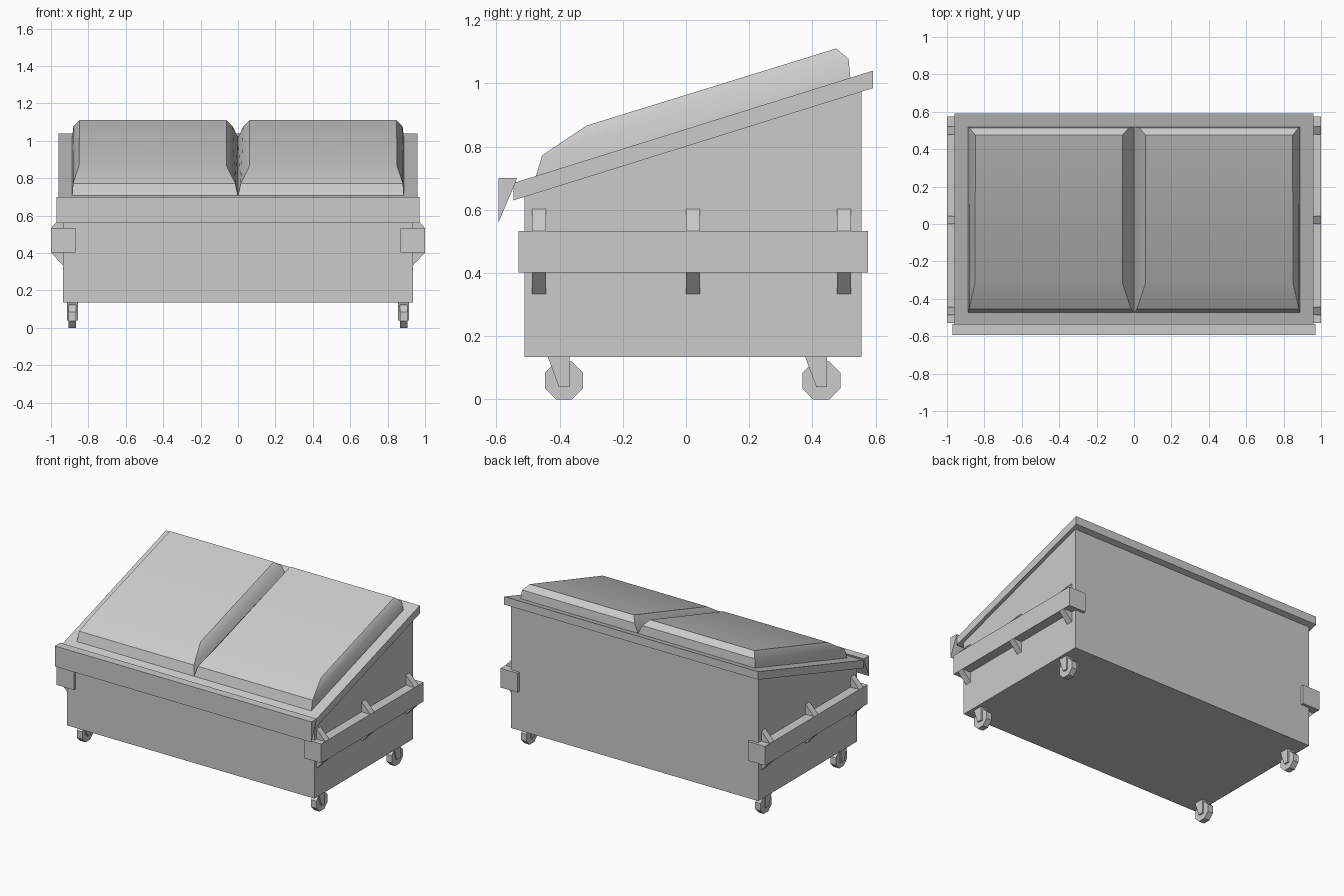
import bpy, math
from mathutils import Vector

if "Cube" in bpy.data.objects:
    bpy.data.objects.remove(bpy.data.objects["Cube"])


def mesh_object(name, verts, faces):
    me = bpy.data.meshes.new(name)
    me.from_pydata(verts, [], faces)
    me.validate()
    ob = bpy.data.objects.new(name, me)
    bpy.context.collection.objects.link(ob)
    # consistent outward normals
    import bmesh
    bm = bmesh.new()
    bm.from_mesh(me)
    bmesh.ops.recalc_face_normals(bm, faces=bm.faces)
    bm.to_mesh(me)
    bm.free()
    return ob


def loft(name, rings):
    """Skin a stack of equal-sized rings and cap both ends."""
    n = len(rings[0])
    faces = [tuple(range(n)), tuple(range((len(rings) - 1) * n, len(rings) * n))]
    for r in range(len(rings) - 1):
        for i in range(n):
            j = (i + 1) % n
            faces.append((r * n + i, r * n + j, (r + 1) * n + j, (r + 1) * n + i))
    return mesh_object(name, [p for ring in rings for p in ring], faces)


def prism_x(name, yz, x0, x1):
    return loft(name, [[(x, y, z) for y, z in yz] for x in (x0, x1)])


def prism_y(name, xz, y0, y1):
    return loft(name, [[(x, y, z) for x, z in xz] for y in (y0, y1)])


def rim_z(y):
    """Height of the sloped rim's top face."""
    return 0.685 + (y + 0.545) * 0.355 / 1.137


# Bin body with sloped top
prism_x("body", [(-0.51, 0.135), (0.555, 0.135),
                 (0.555, rim_z(0.555) - 0.03), (-0.51, rim_z(-0.51) - 0.03)], -0.935, 0.935)

# Sloped rim slab
prism_x("rim", [(-0.545, 0.63), (-0.545, 0.685), (0.592, 1.04), (0.592, 0.985)], -0.96, 0.96)

# Wedge-shaped front lip
prism_x("front_lip", [(-0.593, 0.56), (-0.593, 0.70), (-0.535, 0.70), (-0.541, 0.682)], -0.97, 0.97)

for s, side in ((-1, "left"), (1, "right")):
    # Domed lid: base, shoulder and crown rings
    def ring(yf, zf, xf, yb, zb, xb):
        return [(s * xf[0], yf, zf), (s * xf[1], yf, zf), (s * xb[1], yb, zb), (s * xb[0], yb, zb)]
    lid = loft(side + "_lid", [
        ring(-0.475, rim_z(-0.475) - 0.002, (0, 0.887), 0.52, rim_z(0.52) - 0.002, (0, 0.887)),
        ring(-0.455, 0.772, (0.015, 0.882), 0.514, 1.077, (0.028, 0.88)),
        ring(-0.315, 0.866, (0.062, 0.85), 0.475, 1.11, (0.062, 0.848))])
    bpy.ops.object.select_all(action='DESELECT')
    lid.select_set(True)
    bpy.context.view_layer.objects.active = lid
    bpy.ops.object.shade_smooth_by_angle(angle=math.radians(38))

    # Lifting beam wrapping the corners
    prism_y(side + "_lift_beam", [(s * 0.87, 0.402), (s * 1.0, 0.402),
                                  (s * 1.0, 0.533), (s * 0.87, 0.533)], -0.53, 0.575)

    # Triangular gussets above and below the beam
    for i, y in enumerate((-0.465, 0.022, 0.50)):
        for part, z0, z1 in (("upper", 0.533, 0.602), ("lower", 0.402, 0.333)):
            prism_y(f"{side}_{part}_gusset_{i}",
                    [(s * 0.93, z0), (s * 1.0, z0), (s * 0.935, z1), (s * 0.93, z1)],
                    y - 0.022, y + 0.022)

    # Casters: octagonal wheel between two fork plates
    xc = s * 0.885
    for end, y in (("front", -0.386), ("back", 0.428)):
        r = 0.06 / math.cos(math.pi / 8)
        octagon = [(y + r * math.cos(math.pi * (k + 0.5) / 4),
                    0.06 + r * math.sin(math.pi * (k + 0.5) / 4)) for k in range(8)]
        prism_x(f"{side}_{end}_wheel", octagon, xc - 0.02, xc + 0.02)
        fork = [(y - 0.052, 0.137), (y + 0.018, 0.137), (y + 0.018, 0.04), (y - 0.016, 0.04)]
        for k in (-1, 1):
            prism_x(f"{side}_{end}_fork_{'inner' if k * s < 0 else 'outer'}",
                    fork, xc + k * 0.02, xc + k * 0.03)
        prism_x(f"{side}_{end}_fork_top", [(y - 0.052, 0.137), (y + 0.018, 0.137),
                                           (y + 0.018, 0.122), (y - 0.046, 0.122)],
                xc - 0.02, xc + 0.02)
